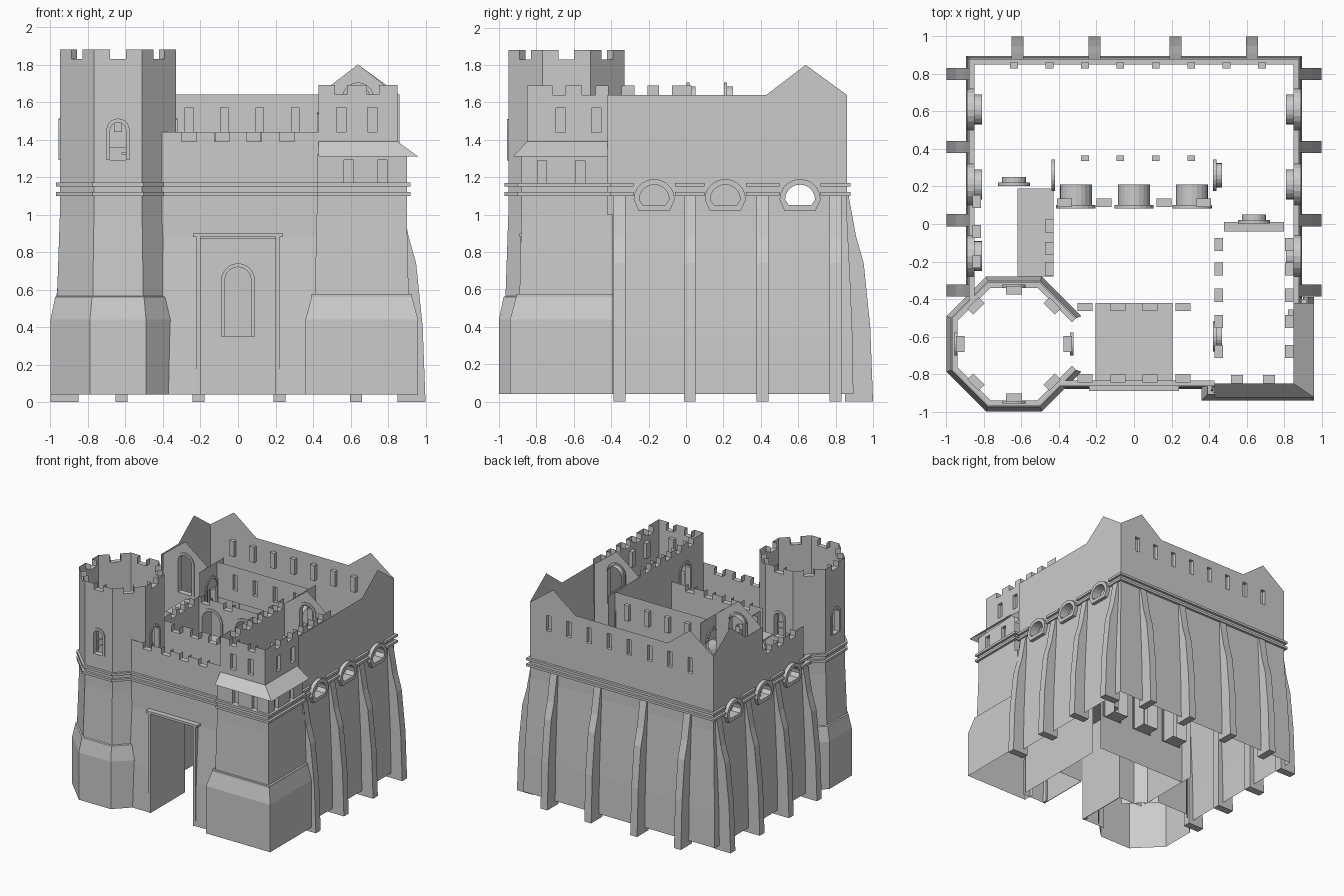
import bpy, bmesh
from math import sin, cos, pi, radians, tan
from mathutils import Matrix, Vector

if "Cube" in bpy.data.objects:
    bpy.data.objects.remove(bpy.data.objects["Cube"])

# ---- helpers: every part lives on a vertical plane (u along, d inward, z up) ----
def frame(o, yaw):
    return Matrix.Translation((o[0], o[1], 0)) @ Matrix.Rotation(radians(yaw), 4, 'Z')

def finish(bm, name, o, yaw):
    bm.transform(frame(o, yaw))
    me = bpy.data.meshes.new(name)
    bm.to_mesh(me)
    bm.free()
    ob = bpy.data.objects.new(name, me)
    bpy.context.collection.objects.link(ob)

def tube(bm, pts, depth, closed=True, back=False):
    a = [bm.verts.new((u, 0, z)) for u, z in pts]
    b = [bm.verts.new((u, depth, z)) for u, z in pts]
    n = len(pts)
    for i in range(n if closed else n - 1):
        j = (i + 1) % n
        bm.faces.new((a[i], a[j], b[j], b[i]))
    if back:
        bm.faces.new(b)

def wall(name, o, yaw, outline, windows=(), openings=(), notches=(), depth=.04):
    """Thin wall; windows are closed recesses, openings are open reveals."""
    bm = bmesh.new()
    edges = []
    for loop in [outline, *windows, *openings]:
        vs = [bm.verts.new((u, 0, z)) for u, z in loop]
        edges += [bm.edges.new((vs[i - 1], vs[i])) for i in range(len(vs))]
    bmesh.ops.triangle_fill(bm, use_beauty=True, edges=edges, normal=(0, -1, 0))
    for w in windows:
        tube(bm, w, .03, back=True)
    for w in openings:
        tube(bm, w, depth)
    for w in notches:
        tube(bm, w, .045, closed=False)
    finish(bm, name, o, yaw)

def notch(u, z, w=.07, h=.05):
    return [(u - w/2, z), (u - w/2, z - h), (u + w/2, z - h), (u + w/2, z)]

def crenel_wall(name, o, yaw, u0, u1, z0, z, us, w=.07, bottom=None, **kw):
    ns = [notch(u, z, w) for u in sorted(us)]
    top = [(u0, z)] + [p for n in ns for p in n] + [(u1, z)]
    wall(name, o, yaw, (bottom or [(u0, z0), (u1, z0)]) + top[::-1], notches=ns, **kw)

def rect(u, z0, z1, w=.05):
    return [(u - w/2, z0), (u + w/2, z0), (u + w/2, z1), (u - w/2, z1)]

def arch(u, z0, zs, r, foot=None, n=10):
    f = r if foot is None else foot
    return [(u - f, z0), (u + f, z0)] + [(u + r*cos(pi*i/n), zs + r*sin(pi*i/n)) for i in range(n + 1)]

def trim(name, o, yaw, outer, inner, d0=-.02, d1=.01):
    """Raised moulding between two outlines."""
    bm = bmesh.new()
    L = [[bm.verts.new((u, d, z)) for u, z in p] for p, d in
         ((outer, d1), (outer, d0), (inner, d0), (inner, d1))]
    n = len(outer)
    for a, b in zip(L, L[1:]):
        for i in range(n):
            j = (i + 1) % n
            bm.faces.new((a[i], a[j], b[j], b[i]))
    finish(bm, name, o, yaw)

def batter(name, c, yaw, rows):
    """Sloping wall: rows of (offset from centre, u0, u1, z)."""
    bm = bmesh.new()
    vs = [[bm.verts.new((u, -r, z)) for u in (u0, u1)] for r, u0, u1, z in rows]
    for a, b in zip(vs, vs[1:]):
        bm.faces.new((a[0], a[1], b[1], b[0]))
    finish(bm, name, c, yaw)

def box(name, o, yaw, u0, u1, d0, d1, z0, z1):
    bm = bmesh.new()
    bmesh.ops.create_cube(bm, size=1, matrix=Matrix.Translation(((u0+u1)/2, (d0+d1)/2, (z0+z1)/2))
                          @ Matrix.Diagonal((u1-u0, d1-d0, z1-z0, 1)))
    finish(bm, name, o, yaw)

def bands(name, o, yaw, u0, u1):
    for z in (1.10, 1.15):
        box(name, o, yaw, u0, u1, -.02, .01, z, z + .02)

def arch_trim(name, o, yaw, u, z0, zs, r):
    trim(name, o, yaw, arch(u, z0, zs, r + .02), arch(u, z0, zs, r), -.008)

# ---- outer walls: sloping lower part ----
SLOPE = [(.895, .04), (.89, .35), (.88, .6), (.87, .8), (.86, 1.0)]
batter("back_wall_base", (0, 0), 180, [(r, -r, r, z) for r, z in SLOPE])
batter("right_wall_base", (0, 0), 90, [(r, -.42, r, z) for r, z in SLOPE])
batter("left_wall_base", (0, 0), -90, [(r, -r, .34, z) for r, z in SLOPE])

# ---- outer walls: upper part with gables ----
win8 = [-.64 + .189*i for i in range(8)]
wall("back_wall", (0, .86), 180,
     [(-.86, 1), (.86, 1), (.86, 1.64), (.64, 1.8), (.43, 1.64), (-.43, 1.64), (-.64, 1.8), (-.86, 1.64)],
     windows=[rect(-x, 1.44, 1.57, .042) for x in win8])
bands("back_cornice", (0, .86), 180, -.88, .88)
MOONS = (-.17, .21, .61)
moon = lambda u, r: arch(u, 1.13 - r, 1.08, r, r*.75)
wall("right_wall", (.86, 0), 90,
     [(-.42, 1), (.86, 1), (.86, 1.64), (.64, 1.8), (.43, 1.64), (-.42, 1.64)],
     openings=[moon(y, .08) for y in MOONS], depth=.05)
ns = [notch(-y, 1.44) for y in (.12, -.04, -.2)]
wall("left_wall", (-.86, 0), -90,
     [(-.86, 1), (.34, 1), (.34, 1.44)] + [p for n in ns[::-1] for p in n[::-1]] +
     [(-.2, 1.44), (-.2, 1.64), (-.43, 1.64), (-.64, 1.8), (-.86, 1.64)],
     openings=[moon(-y, .08) for y in MOONS], notches=ns, depth=.05)
for o, yaw, s in (((.86, 0), 90, 1), ((-.86, 0), -90, -1)):
    for y in MOONS:
        trim("half_round_window_frame", o, yaw, moon(s*y, .11), moon(s*y, .08), -.03)
    for a, b in ((-.42, -.28), (-.06, .10), (.32, .50), (.72, .88)):
        bands("side_cornice", o, yaw, min(s*a, s*b), max(s*a, s*b))

# ---- buttresses ----
def buttress(yaw, u):
    prof = [(.85, 0), (1, 0), (.985, .4), (.95, .74), (.91, .88), (.87, 1.1), (.85, 1.1)]
    bm = bmesh.new()
    f = bm.faces.new([bm.verts.new((u - .032, -d, z)) for d, z in prof])
    r = bmesh.ops.extrude_face_region(bm, geom=[f], use_keep_orig=True)
    bmesh.ops.translate(bm, vec=(.064, 0, 0), verts=[g for g in r['geom'] if isinstance(g, bmesh.types.BMVert)])
    bmesh.ops.recalc_face_normals(bm, faces=bm.faces)
    finish(bm, "buttress", (0, 0), yaw)
for y in (-.355, .02, .41, .8):
    buttress(90, y)
    buttress(-90, -y)
for x in (-.62, -.21, .22, .63):
    buttress(180, -x)

# ---- octagonal front tower ----
C, T = Vector((-.64, -.64)), tan(pi/8)
for k in range(8):
    yaw = 45*k
    o = C + .31*Vector((sin(radians(yaw)), -cos(radians(yaw))))
    h = .31*T
    arched = k % 2 == 0
    crenel_wall("tower_wall", o, yaw, -h, h, 1.0, 1.88, [0], .085,
                openings=[arch(0, 1.29, 1.45, .042)] if arched else [])
    if arched:
        arch_trim("tower_window_frame", o, yaw, 0, 1.29, 1.45, .042)
    if k != 2:
        rows = [(.36, .04), (.36, .44), (.335, .56), (.325, .565), (.31, 1.0)]
        batter("tower_base", C, yaw, [(r, -r*T, r*T, z) for r, z in rows])
        bands("tower_cornice", o, yaw, -h - .008, h + .008)

# ---- front gate wall and passage ----
MER = (-.26, -.085, .085, .26)
gate = [(-.42, .88), (.43, .88)]
crenel_wall("gate_wall", (0, -.845), 0, -.42, .43, .88, 1.44, MER, .08)
for u0, u1 in ((-.42, -.2), (.2, .43)):
    batter("gate_wall_base", (0, 0), 0, [(.88, u0, u1, .04), (.872, u0, u1, .4), (.845, u0, u1, .88)])
back = [(-.43, .04), (-.2, .04), (-.2, .88), (.2, .88), (.2, .04), (.43, .04)]
crenel_wall("gate_inner_wall", (0, -.42), 180, -.43, .43, .04, 1.44, MER, .08, bottom=back)
box("gate_ceiling", (0, -.845), 0, -.2, .2, 0, .425, .87, .88)
for s in (-1, 1):
    box("passage_wall", (0, -.845), 0, min(s*.2, s*.205), max(s*.2, s*.205), -.02, .425, .04, .88)
    box("gate_jamb", (0, -.845), 0, min(s*.2, s*.22), max(s*.2, s*.22), -.04, 0, .04, .88)
box("gate_lintel", (0, -.845), 0, -.24, .24, -.045, .01, .88, .9)
bands("gate_cornice", (0, -.845), 0, -.41, .43)

# ---- square front tower ----
S = (.66, -.64)
BASE = [(.30, .04), (.30, .44), (.268, .56), (.268, .575), (.25, .575), (.24, 1.0)]
batter("square_tower_front_base", S, 0, [(r, -r, r, z) for r, z in BASE])
batter("square_tower_right_base", S, 90, [(r, -r, .25, z) for r, z in BASE])
batter("square_tower_left_base", S, -90, [(r, .2, r, z) for r, z in BASE])
batter("square_tower_back_base", (.66, -.39), 180, [(0, -r, -.2, z) for r, z in BASE])
wall("square_tower_front", (.66, -.88), 0, [(-.24, 1), (.24, 1), (.24, 1.32), (-.24, 1.32)],
     windows=[rect(u, 1.17, 1.29) for u in (-.07, .11)])
wall("square_tower_right", (.9, -.64), 90, [(-.24, 1), (.22, 1), (.22, 1.35), (-.24, 1.32)],
     windows=[rect(u, 1.17, 1.29) for u in (-.13, .075)])
bands("square_tower_cornice", (.66, -.88), 0, -.24, .26)
bands("square_tower_cornice", (.9, -.64), 90, -.26, .24)
batter("skirt_roof_front", S, 0, [(.285, -.23, .30, 1.31), (.21, -.23, .19, 1.39)])
batter("skirt_roof_right", S, 90, [(.30, -.285, .22, 1.31), (.19, -.21, .22, 1.39)])
wall("skirt_roof_end", (.66, -.42), 180, [(-.30, 1.31), (-.19, 1.31), (-.19, 1.39)])

# upper storey running back to the right wing
NY = (-.68, -.52, -.38, -.24, -.11)
crenel_wall("right_upper_front", (.64, -.85), 0, -.21, .21, 1.31, 1.69, (-.09, .08), .065,
            windows=[rect(u, 1.44, 1.57) for u in (-.09, .075)])
crenel_wall("right_upper_side", (.85, 0), 90, -.85, .03, 1.31, 1.69, NY,
            windows=[rect(u, 1.44, 1.57) for u in (-.67, -.48)])
crenel_wall("right_court_wall", (.43, 0), -90, 0, .85, .04, 1.69, [-y for y in NY],
            openings=[arch(.6, 1.29, 1.46, .06)])
arch_trim("right_court_window_frame", (.43, 0), -90, .6, 1.29, 1.46, .06)

# ---- wing end gables with arched doors ----
GABLE = [(-.21, 1.0), (.21, 1.0), (.21, 1.64), (0, 1.8), (-.21, 1.64)]
for o in ((.64, .01), (-.64, .21)):
    wall("wing_gable", o, 0, GABLE, openings=[arch(0, 1.36, 1.62, .065)])
    arch_trim("wing_door_frame", o, 0, 0, 1.36, 1.62, .065)
box("right_door_landing", (.64, .01), 0, -.16, .16, -.05, 0, 1.33, 1.36)
box("left_flat_roof", (-.525, .19), 0, -.095, .095, -.47, 0, 1.32, 1.33)

# ---- courtyard walls ----
crenel_wall("left_court_wall", (-.43, 0), 90, -.38, .2, .04, 1.44, (-.24, -.13, -.01))
for x, yaw, s, u0 in ((-.43, 90, 1, .2), (.43, -90, -1, .0)):
    a, b = sorted((s*u0, s*.43))
    wall("wing_court_wall", (x, 0), yaw, rect((a+b)/2, 1.0, 1.64, b - a) if s < 0 else
         [(.1, 1.44), (.43, 1.44), (.43, 1.64), (.1, 1.64)],
         openings=[arch(s*.26, 1.25, 1.46, .065)] if s < 0 else [])
    arch_trim("wing_court_window_frame", (x, 0), yaw, s*.26, 1.25, 1.46, .065)
HX = (-.31, 0, .31)
crenel_wall("hall_wall", (0, .09), 0, -.43, .43, .04, 1.44, (-.37, -.16, .16, .37), .08,
            openings=[arch(x, .35, .65, .07) for x in HX] + [arch(x, 1.08, 1.26, .085) for x in HX], depth=.12)
for x in HX:
    arch_trim("hall_lower_window_frame", (0, .09), 0, x, .35, .65, .07)
    arch_trim("hall_upper_window_frame", (0, .09), 0, x, 1.08, 1.26, .085)
wall("hall_upper_wall", (0, .335), 0, rect(0, 1.34, 1.64, .86),
     windows=[rect(x, 1.44, 1.57, .042) for x in win8[2:6]])
